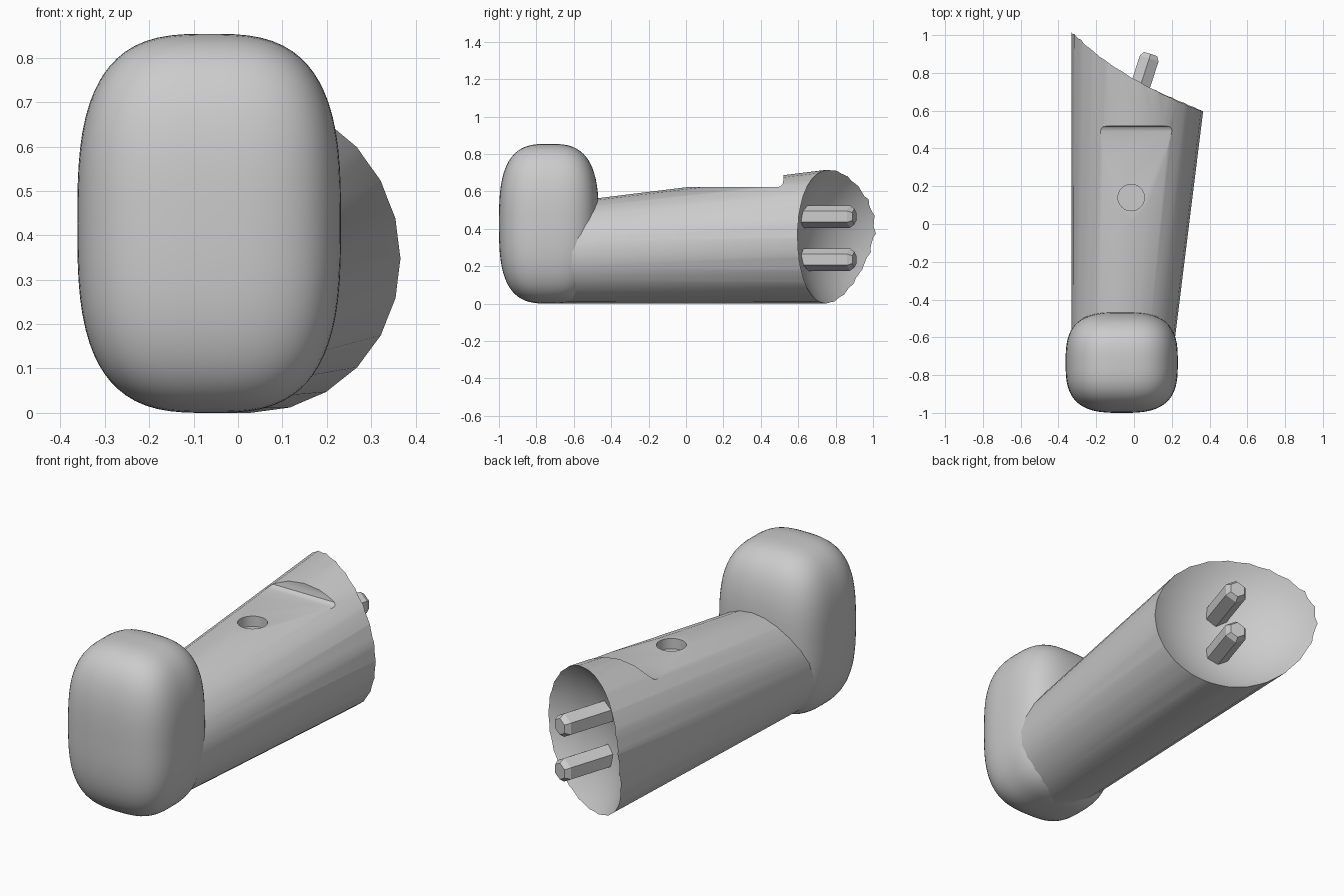
import bpy, bmesh, math
from mathutils import Vector

if "Cube" in bpy.data.objects:
    bpy.data.objects.remove(bpy.data.objects["Cube"])

grey = bpy.data.materials.new("plain grey")
grey.use_nodes = True
colour = (0.6, 0.6, 0.6, 1)
grey.diffuse_color = colour
grey.node_tree.nodes["Principled BSDF"].inputs["Base Color"].default_value = colour


def make(name, bm):
    bmesh.ops.recalc_face_normals(bm, faces=bm.faces)
    mesh = bpy.data.meshes.new(name)
    bm.to_mesh(mesh)
    bm.free()
    mesh.materials.append(grey)
    ob = bpy.data.objects.new(name, mesh)
    bpy.context.collection.objects.link(ob)
    return ob


def select(ob):
    bpy.ops.object.select_all(action='DESELECT')
    ob.select_set(True)
    bpy.context.view_layer.objects.active = ob


def smooth(ob):
    select(ob)
    bpy.ops.object.shade_smooth_by_angle(angle=math.radians(30))


def loft(bm, rings):
    """Skin matching rings of points and close both ends."""
    rows = [[bm.verts.new(p) for p in ring] for ring in rings]
    for a, b in zip(rows, rows[1:]):
        for i in range(len(a)):
            j = (i + 1) % len(a)
            bm.faces.new((a[i], a[j], b[j], b[i]))
    bm.faces.new(rows[0])
    bm.faces.new(rows[-1])


def circle(centre, u, v, r, n):
    return [centre + r * (u * math.cos(t) + v * math.sin(t))
            for t in (math.tau * i / n for i in range(n))]


def carve(ob, cutter):
    cutter.hide_render = True
    select(ob)
    mod = ob.modifiers.new("cut", 'BOOLEAN')
    mod.operation = 'DIFFERENCE'
    mod.solver = 'EXACT'
    mod.object = cutter
    bpy.ops.object.modifier_apply(modifier=mod.name)
    bpy.data.objects.remove(cutter)


X, Y, Z = Vector((1, 0, 0)), Vector((0, 1, 0)), Vector((0, 0, 1))

# Rounded head block: a cube swollen to a cubic superellipsoid
bm = bmesh.new()
bmesh.ops.create_cube(bm, size=2)
bmesh.ops.subdivide_edges(bm, edges=bm.edges[:], cuts=19, use_grid_fill=True)
for v in bm.verts:
    p = v.co / sum(abs(c) ** 3 for c in v.co) ** (1 / 3)
    v.co = (-0.065 + 0.297 * p.x, -0.733 + 0.267 * p.y, 0.427 + 0.427 * p.z)
head = make("rounded_head", bm)
smooth(head)

# Tapered barrel, straight along its underside and right side
def barrel_ring(y):
    r = 0.311 + 0.062 * y
    return circle(Vector((r - 0.33, y, r)), X, Z, r, 24)


bm = bmesh.new()
loft(bm, [barrel_ring(-0.74), barrel_ring(1.06)])
barrel = make("tapered_barrel", bm)

# Hollow dished end
bm = bmesh.new()
bmesh.ops.create_uvsphere(bm, u_segments=64, v_segments=32, radius=0.58)
bmesh.ops.translate(bm, verts=bm.verts, vec=(0.23, 1.16, 0.355))
carve(barrel, make("dish_cutter", bm))

# Flat on top with a filleted step
profile = [(-0.1, 0.623), (0.49, 0.623), (0.505, 0.627), (0.516, 0.637),
           (0.52, 0.655), (0.52, 0.8), (-0.1, 0.8)]
bm = bmesh.new()
loft(bm, [[(x, y, z) for y, z in profile] for x in (-0.5, 0.5)])
carve(barrel, make("flat_cutter", bm))

# Round socket in the flat
bm = bmesh.new()
loft(bm, [circle(Vector((-0.015, 0.14, z)), X, Y, 0.07, 32) for z in (0.57, 0.75)])
carve(barrel, make("socket_cutter", bm))
smooth(barrel)

# Two hexagonal pins with chamfered tips
axis = Vector((0.306, 0.952, 0)).normalized()
side = axis.cross(Z)
tip = Vector((0.088, 0.9, 0))
for name, z in (("lower_pin", 0.235), ("upper_pin", 0.465)):
    bm = bmesh.new()
    loft(bm, [circle(tip + Z * z - axis * back, Z, side, r, 6)
              for back, r in ((0.34, 0.06), (0.025, 0.06), (0, 0.042))])
    make(name, bm)
